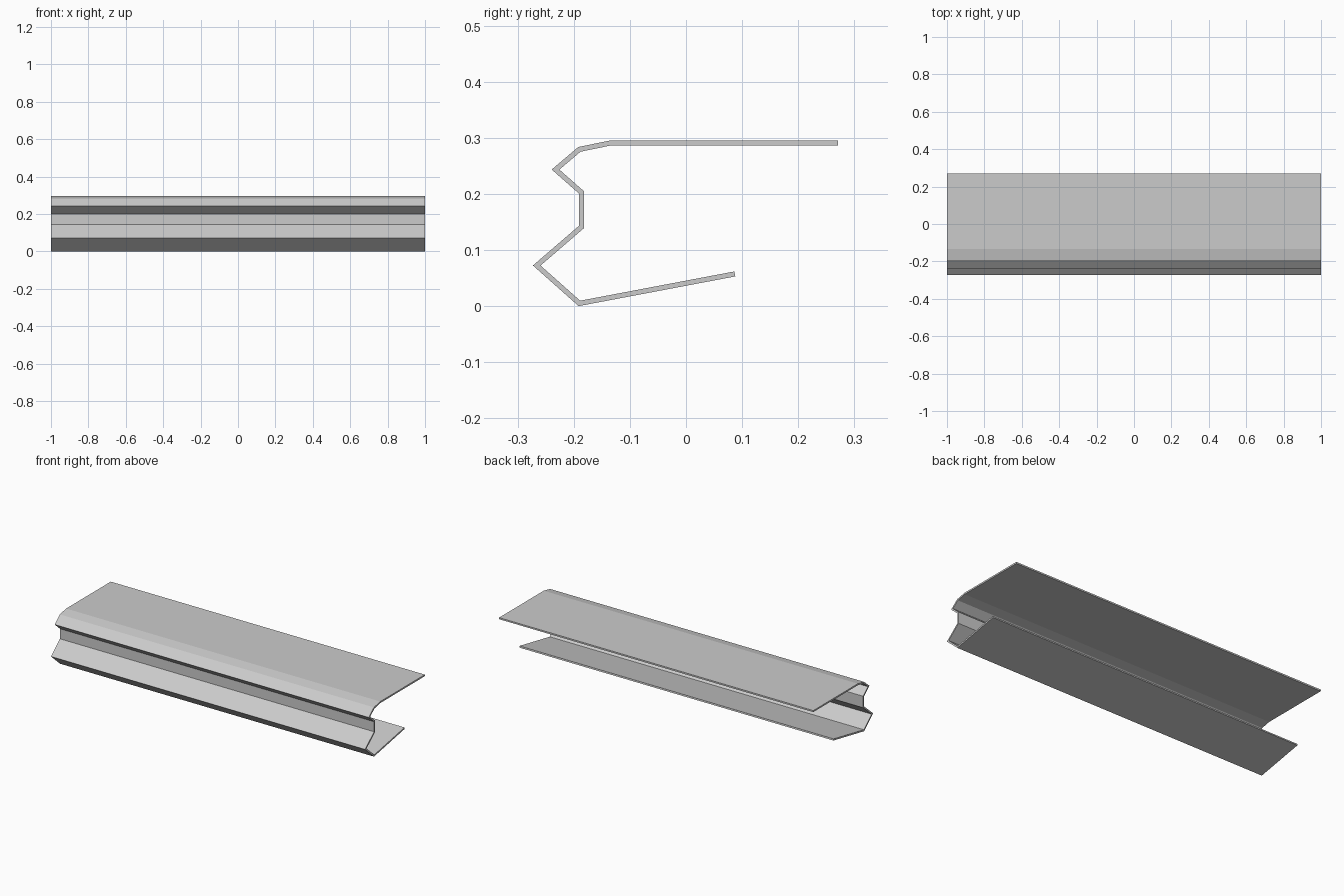
import bpy, bmesh
from mathutils import Vector

if "Cube" in bpy.data.objects:
    bpy.data.objects.remove(bpy.data.objects["Cube"])

THICK = 0.009
# Centre line of the folded sheet, as (y, z)
path = [Vector(p) for p in [
    (0.271, 0.291), (-0.134, 0.291), (-0.190, 0.2795), (-0.2325, 0.2435),
    (-0.1865, 0.203), (-0.1865, 0.141), (-0.266, 0.0725), (-0.190, 0.0050),
    (0.087, 0.0575)]]


def normal(a, b):
    d = (b - a).normalized()
    return Vector((-d.y, d.x))


def offset(pts, dist):
    """Offset a polyline sideways with mitred corners."""
    out = []
    for i, p in enumerate(pts):
        n1 = normal(pts[max(i - 1, 0)], pts[max(i, 1)])
        last = len(pts) - 1
        n2 = normal(pts[min(i, last - 1)], pts[min(i + 1, last)])
        m = (n1 + n2).normalized()
        out.append(p + m * dist / m.dot(n1))
    return out


# Closed cross-section swept along x, built as quads
left, right = offset(path, THICK / 2), offset(path, -THICK / 2)
loop = left + right[::-1]
n, k = len(loop), len(path)
bm = bmesh.new()
ends = [[bm.verts.new((x, p.x, p.y)) for p in loop] for x in (-1, 1)]
for i in range(n):
    j = (i + 1) % n
    bm.faces.new((ends[0][i], ends[0][j], ends[1][j], ends[1][i]))
for ring in ends:
    for i in range(k - 1):
        bm.faces.new((ring[i], ring[i + 1], ring[n - 2 - i], ring[n - 1 - i]))
bmesh.ops.recalc_face_normals(bm, faces=bm.faces)

mesh = bpy.data.meshes.new("folded_sheet_profile")
bm.to_mesh(mesh)
bm.free()
obj = bpy.data.objects.new("folded_sheet_profile", mesh)
bpy.context.collection.objects.link(obj)
